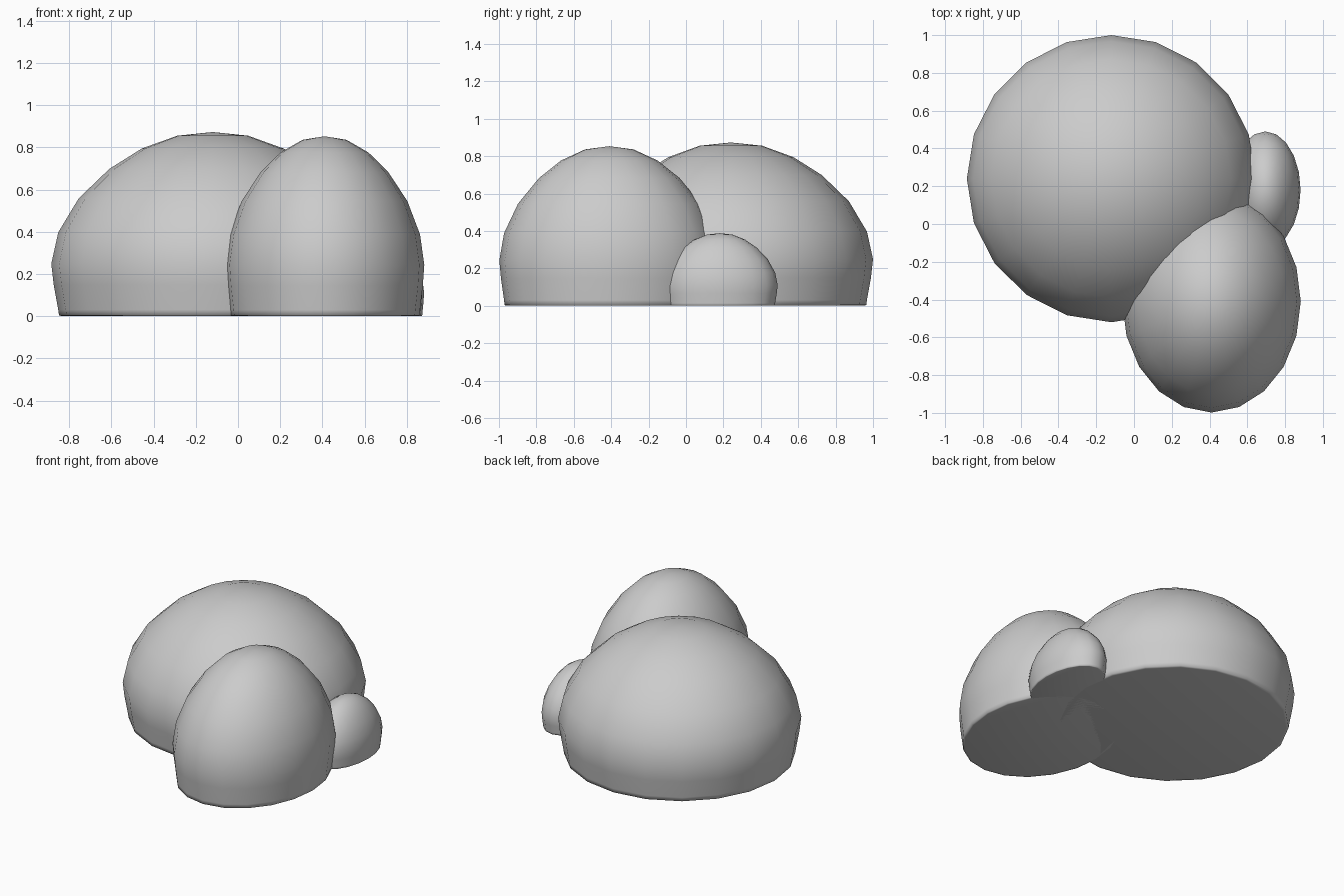
import bpy, bmesh
from math import sin, cos, pi

if "Cube" in bpy.data.objects:
    bpy.data.objects.remove(bpy.data.objects["Cube"])

SIDES = 20
# Shared boulder profile: (fraction of radius, fraction of height), base to crown
PROFILE = [(0.93, 0.0), (0.952, 0.004), (0.957, 0.035), (0.985, 0.17), (1.0, 0.285),
           (0.957, 0.455), (0.83, 0.64), (0.64, 0.80), (0.44, 0.91), (0.22, 0.98)]


def boulder(name, x, y, rx, ry, height):
    bm = bmesh.new()
    rings = []
    for r, z in PROFILE:
        rings.append([bm.verts.new((rx * r * cos(2 * pi * i / SIDES),
                                    ry * r * sin(2 * pi * i / SIDES),
                                    height * z)) for i in range(SIDES)])
    crown = bm.verts.new((0, 0, height))
    # Flat underside, side bands and crown fan
    bm.faces.new(rings[0][::-1])
    for low, high in zip(rings, rings[1:]):
        for i in range(SIDES):
            j = (i + 1) % SIDES
            bm.faces.new((low[i], low[j], high[j], high[i]))
    for i in range(SIDES):
        bm.faces.new((rings[-1][i], rings[-1][(i + 1) % SIDES], crown))
    for face in bm.faces:
        face.smooth = True
    mesh = bpy.data.meshes.new(name)
    bm.to_mesh(mesh)
    bm.free()
    obj = bpy.data.objects.new(name, mesh)
    obj.location = (x, y, 0)
    bpy.context.collection.objects.link(obj)
    return obj


boulder("large_boulder", -0.12, 0.24, 0.765, 0.76, 0.873)
boulder("front_boulder", 0.41, -0.41, 0.473, 0.588, 0.853)
boulder("small_boulder", 0.695, 0.18, 0.187, 0.31, 0.388)
